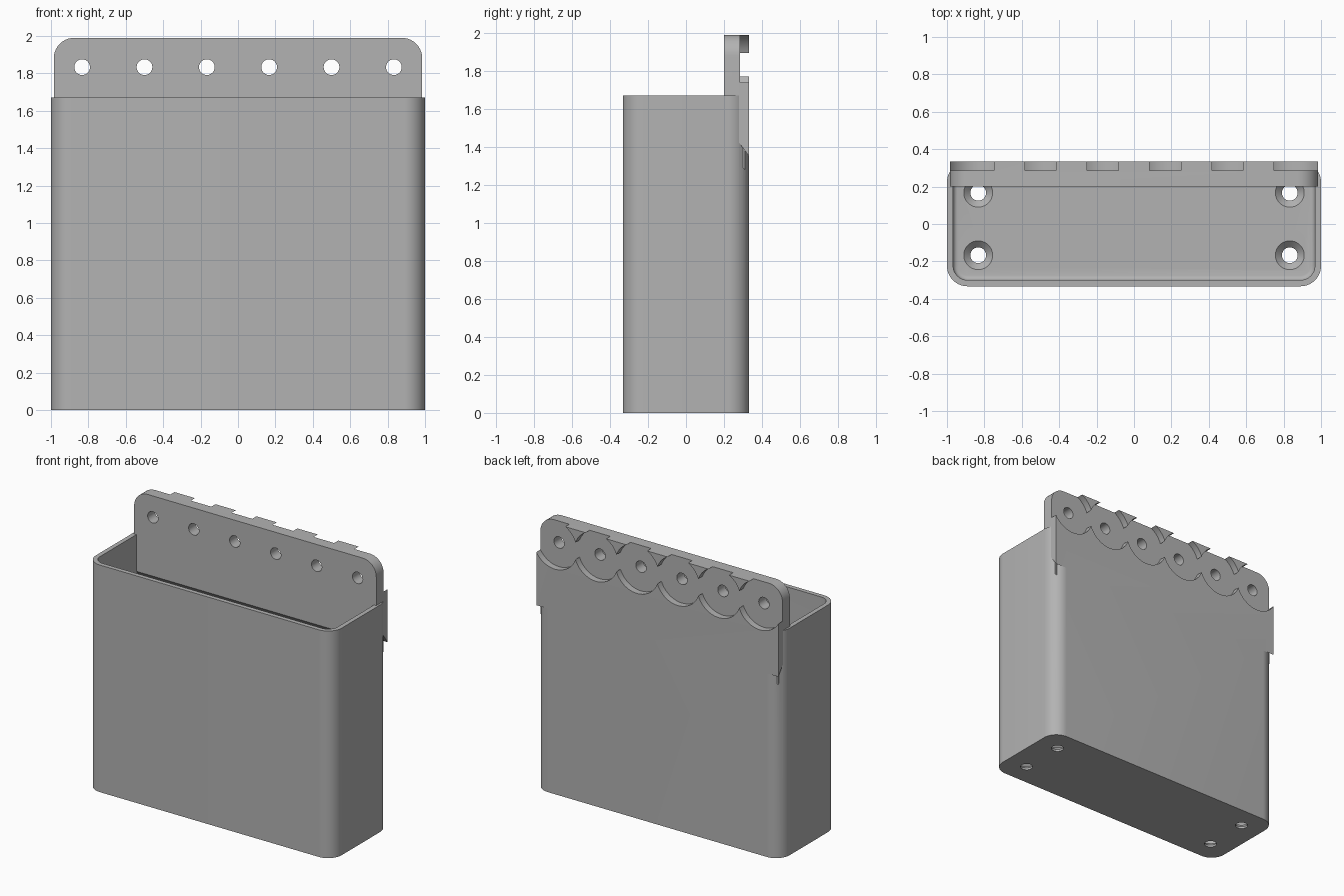
import bpy, bmesh
from math import sin, cos, pi
from mathutils import Matrix, Vector

cube = bpy.data.objects.get("Cube")
if cube:
    bpy.data.objects.remove(cube)

W, D, H = 1.0, 0.333, 1.67        # half width, half depth and height of the bin
WALL, R = 0.033, 0.11
PLATE_FRONT, PLATE_TOP = 0.20, 1.99
HOLE_Z, PITCH, HOLE_R = 1.833, 0.3333, 0.042

grey = bpy.data.materials.new("plain grey")
grey.use_nodes = True
grey.diffuse_color = (0.45, 0.45, 0.45, 1)
grey.node_tree.nodes["Principled BSDF"].inputs["Base Color"].default_value = (0.45, 0.45, 0.45, 1)


def finish(bm, name):
    bmesh.ops.recalc_face_normals(bm, faces=bm.faces)
    mesh = bpy.data.meshes.new(name)
    bm.to_mesh(mesh)
    bm.free()
    mesh.materials.append(grey)
    obj = bpy.data.objects.new(name, mesh)
    bpy.context.collection.objects.link(obj)
    return obj


def extrude(points, vec):
    bm = bmesh.new()
    face = bm.faces.new([bm.verts.new(p) for p in points])
    ext = bmesh.ops.extrude_face_region(bm, geom=[face])
    moved = [v for v in ext["geom"] if isinstance(v, bmesh.types.BMVert)]
    bmesh.ops.translate(bm, vec=vec, verts=moved)
    return bm


def bevel(bm, test, size, segments):
    edges = [e for e in bm.edges if test(e.verts[0].co, e.verts[1].co)]
    bmesh.ops.bevel(bm, geom=edges, offset=size, segments=segments,
                    profile=0.5, affect='EDGES')


def rounded_box(hw, hd, z0, z1, r):
    steps = 12
    pts = []
    for i, (sx, sy) in enumerate([(1, 1), (-1, 1), (-1, -1), (1, -1)]):
        for k in range(steps + 1):
            a = (i + k / steps) * pi / 2
            pts.append((sx * (hw - r) + r * cos(a), sy * (hd - r) + r * sin(a), z0))
    return extrude(pts, (0, 0, z1 - z0))


def side_profile(hw, yz):
    return extrude([(-hw, y, z) for y, z in yz], (2 * hw, 0, 0))


def cylinder(centre, r1, r2, length, along_y=False, sides=48):
    bm = bmesh.new()
    turn = Matrix.Rotation(pi / 2, 4, 'X') if along_y else Matrix()
    bmesh.ops.create_cone(bm, cap_ends=True, segments=sides, radius1=r1, radius2=r2,
                          depth=length, matrix=Matrix.Translation(Vector(centre)) @ turn)
    return bm


def combine(target, bm, operation):
    tool = finish(bm, "tool")
    tool.hide_render = True
    mod = target.modifiers.new("combine", 'BOOLEAN')
    mod.operation = operation
    mod.solver = 'EXACT'
    mod.object = tool
    bpy.context.view_layer.objects.active = target
    bpy.ops.object.modifier_apply(modifier=mod.name)
    bpy.data.objects.remove(tool)


# Open bin with a small fillet round the inside floor
holder = finish(rounded_box(W, D, 0, H, R), "wall_bin")
cavity = rounded_box(W - WALL, D - WALL, 0.05, H + 0.2, R - WALL)
bevel(cavity, lambda a, b: max(a.z, b.z) < 0.06, 0.025, 4)
combine(holder, cavity, 'DIFFERENCE')

# Back plate with rounded top corners and a sloped underside
plate = side_profile(0.985, [(PLATE_FRONT, PLATE_TOP), (PLATE_FRONT, 1.53),
                             (D, 1.35), (D, PLATE_TOP)])
bevel(plate, lambda a, b: min(a.z, b.z) > 1.9 and abs(a.x - b.x) < 0.01, R, 10)
combine(holder, plate, 'UNION')

# Thickened wall inside the bin below the plate
combine(holder, side_profile(0.968, [(PLATE_FRONT, 1.6), (PLATE_FRONT, 1.40),
                                     (0.31, 1.28), (0.31, 1.6)]), 'UNION')

# Screw holes, each in a round recess on the back of the plate
for i in range(6):
    x = (i - 2.5) * PITCH
    combine(holder, cylinder((x, 0.385, HOLE_Z), 0.178, 0.178, 0.2, True, 72), 'DIFFERENCE')
    combine(holder, cylinder((x, 0.27, HOLE_Z), HOLE_R, HOLE_R, 0.4, True, 32), 'DIFFERENCE')

# Countersunk holes in the floor
for x in (-0.833, 0.833):
    for y in (-0.167, 0.167):
        combine(holder, cylinder((x, y, 0), HOLE_R, HOLE_R, 0.3), 'DIFFERENCE')
        combine(holder, cylinder((x, y, 0.035), HOLE_R, 0.082, 0.04), 'DIFFERENCE')

# Smooth rounded surfaces, crisp edges
bpy.ops.object.select_all(action='DESELECT')
holder.select_set(True)
bpy.context.view_layer.objects.active = holder
bpy.ops.object.shade_smooth_by_angle(angle=pi / 6)
